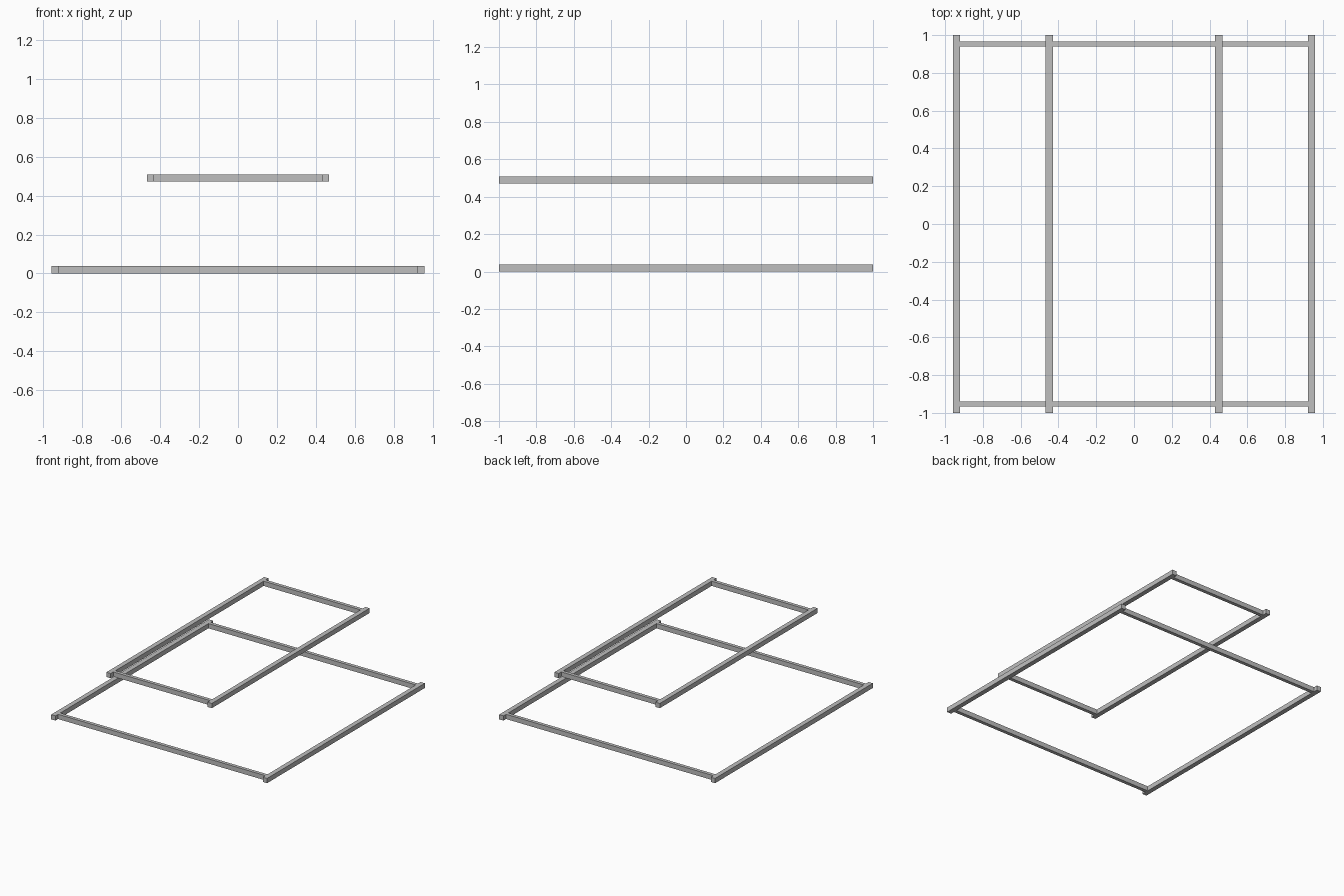
import bpy

cube = bpy.data.objects.get("Cube")
if cube:
    bpy.data.objects.remove(cube, do_unlink=True)

# One plain metal colour
GREY = (0.52, 0.52, 0.52, 1.0)
metal = bpy.data.materials.new("grey metal")
metal.use_nodes = True
metal.diffuse_color = GREY
metal.node_tree.nodes["Principled BSDF"].inputs["Base Color"].default_value = GREY

BAR = 0.038      # square section of the rails
CROSS = 0.028    # depth of the crossbars
CROSS_Y = 0.953  # crossbar centre line


def bar(name, size, location):
    bpy.ops.mesh.primitive_cube_add(size=1, location=location)
    obj = bpy.context.object
    obj.name = name
    obj.scale = size
    bpy.ops.object.transform_apply(location=False, rotation=False, scale=True)
    obj.data.materials.append(metal)


def frame(level, half_width, base):
    """Two long rails joined by a crossbar near each end."""
    z = base + BAR / 2
    rail_x = half_width - BAR / 2
    for side, sign in (("left", 1), ("right", -1)):
        bar(f"{level}_{side}_rail", (BAR, 2, BAR), (sign * rail_x, 0, z))
    for end, sign in (("back", 1), ("front", -1)):
        bar(f"{level}_{end}_crossbar", (2 * (half_width - BAR), CROSS, BAR),
            (0, sign * CROSS_Y, z))


# Wide frame on the ground, narrow frame above it
frame("lower", 0.958, 0)
frame("upper", 0.468, 0.471)
